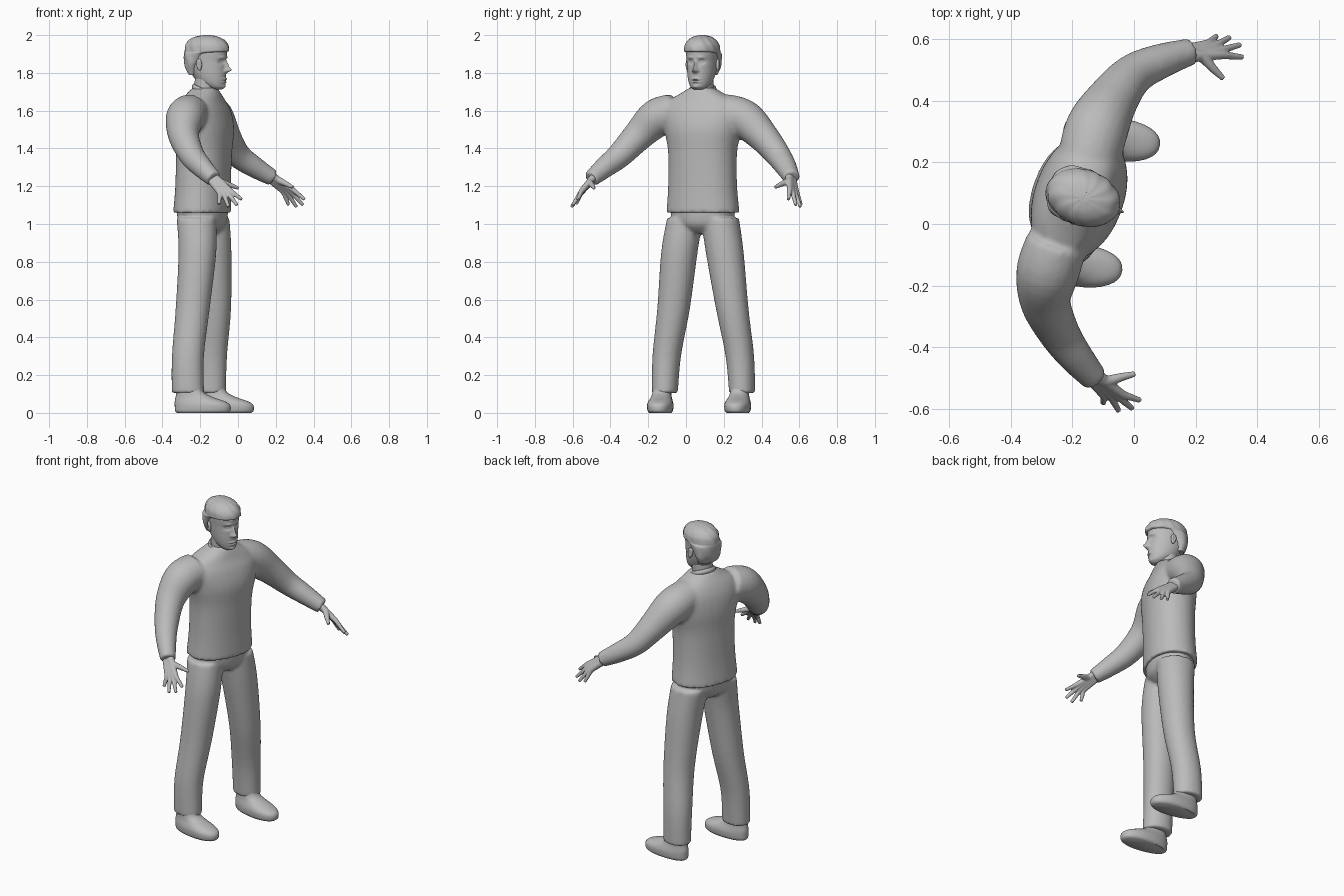
import bpy, bmesh, math
from mathutils import Vector, Matrix

if "Cube" in bpy.data.objects:
    bpy.data.objects.remove(bpy.data.objects["Cube"])

grey = bpy.data.materials.new("plain grey")
grey.use_nodes = True
grey.diffuse_color = (0.5, 0.5, 0.5, 1)
grey.node_tree.nodes["Principled BSDF"].inputs["Base Color"].default_value = (0.5, 0.5, 0.5, 1)


def smooth_rows(rows, steps):
    """Catmull-Rom interpolation between rows of numbers."""
    out = []
    for i in range(len(rows) - 1):
        p = [rows[max(0, min(len(rows) - 1, i + k))] for k in (-1, 0, 1, 2)]
        for s in range(steps):
            t = s / steps
            out.append([b + t / 2 * (c - a + t * (2*a - 5*b + 4*c - d + t * (3*(b - c) + d - a)))
                        for a, b, c, d in zip(*p)])
    return out + [list(rows[-1])]


def loft(bm, rings, n, power=1.0):
    """Closed skin over rings given as (centre, u axis, v axis)."""
    def bend(w):
        return math.copysign(abs(w) ** power, w)
    loops = []
    for c, u, v in rings:
        angles = [2 * math.pi * i / n for i in range(n)]
        loops.append([bm.verts.new(c + u * bend(math.cos(a)) + v * bend(math.sin(a))) for a in angles])
    for lo, hi in zip(loops, loops[1:]):
        for i in range(n):
            j = (i + 1) % n
            bm.faces.new((lo[i], lo[j], hi[j], hi[i]))
    bm.faces.new(loops[0][::-1])
    bm.faces.new(loops[-1])


def tube(bm, rows, steps=5, n=20):
    """Round limb through rows of (x, y, z, radius)."""
    pts = smooth_rows(rows, steps)
    rings = []
    for i, (x, y, z, r) in enumerate(pts):
        d = Vector(pts[min(i + 1, len(pts) - 1)][:3]) - Vector(pts[max(i - 1, 0)][:3])
        u = d.cross(Vector((0, 0, 1))).normalized()
        rings.append((Vector((x, y, z)), u * r, u.cross(d).normalized() * -r))
    loft(bm, rings, n)


def stack(bm, rows, angle=0, steps=5, n=32, power=1.0):
    """Horizontal rings from rows of (x, y, z, half depth, half width)."""
    c, s = math.cos(angle), math.sin(angle)
    loft(bm, [(Vector((x, y, z)), Vector((c, s, 0)) * a, Vector((-s, c, 0)) * b)
              for x, y, z, a, b in smooth_rows(rows, steps)], n, power)


def profile(rows):
    """Rows of (height, back, front, half width) turned into stack rows."""
    return [((b + f) / 2, 0, z, (f - b) / 2, w) for z, b, f, w in rows]


def finish(name, bm, voxel=0, smooth=0, place=None):
    bmesh.ops.recalc_face_normals(bm, faces=bm.faces)
    if place:
        bm.transform(place)
    mesh = bpy.data.meshes.new(name)
    bm.to_mesh(mesh)
    bm.free()
    mesh.materials.append(grey)
    ob = bpy.data.objects.new(name, mesh)
    bpy.context.collection.objects.link(ob)
    if voxel:
        m = ob.modifiers.new("fuse", "REMESH")
        m.mode, m.voxel_size, m.use_smooth_shade = "VOXEL", voxel, True
        m = ob.modifiers.new("soften", "SMOOTH")
        m.factor, m.iterations = 0.5, smooth
    for o in bpy.context.selected_objects:
        o.select_set(False)
    ob.select_set(True)
    bpy.context.view_layer.objects.active = ob
    bpy.ops.object.shade_smooth_by_angle(angle=math.radians(45))
    return ob


TWIST = math.radians(-20)

# Shirt: body and both sleeves fused together
bm = bmesh.new()
stack(bm, [(-.19, .09, 1.06, .143, .198), (-.185, .088, 1.2, .138, .186), (-.18, .088, 1.38, .14, .186),
           (-.178, .09, 1.5, .145, .21), (-.182, .09, 1.59, .13, .225), (-.185, .088, 1.65, .105, .19),
           (-.18, .086, 1.69, .085, .12), (-.175, .085, 1.72, .066, .068)], TWIST, power=.92)
tube(bm, [(-.15, .2, 1.59, .1), (-.12, .31, 1.555, .103), (-.065, .41, 1.46, .083),
          (0, .487, 1.365, .068), (.09, .53, 1.3, .057), (.185, .56, 1.243, .044)])
tube(bm, [(-.25, -.06, 1.59, .1), (-.28, -.155, 1.56, .103), (-.288, -.25, 1.47, .083),
          (-.245, -.35, 1.365, .068), (-.19, -.43, 1.3, .057), (-.127, -.503, 1.238, .044)])
finish("shirt", bm, .01, 7)

# Collar band, tipped forward
bm = bmesh.new()
band = []
for i in range(33):
    a = 2 * math.pi * i / 32
    band.append((Vector((math.cos(a) * .067, math.sin(a) * .068, 0)),
                 Vector((math.cos(a), math.sin(a), 0)) * .009, Vector((0, 0, .014))))
loft(bm, band, 10)
finish("collar", bm, place=Matrix.Translation((-.172, .085, 1.708))
       @ Matrix.Rotation(TWIST, 4, "Z") @ Matrix.Rotation(.36, 4, "Y"))

# Trousers: hips and both legs fused together
bm = bmesh.new()
stack(bm, [(-.185, .088, .95, .07, .07), (-.187, .088, 1.0, .12, .15), (-.19, .09, 1.09, .132, .185)], TWIST)
stack(bm, [(-.265, -.112, .105, .086, .068), (-.265, -.102, .3, .085, .075), (-.24, -.066, .55, .09, .086),
           (-.215, -.035, .85, .1, .096), (-.22, -.005, 1.03, .105, .095)], TWIST / 2, power=.95)
stack(bm, [(-.147, .297, .105, .084, .068), (-.143, .285, .3, .085, .075), (-.125, .245, .55, .088, .086),
           (-.135, .205, .85, .1, .1), (-.155, .18, 1.03, .11, .1)], TWIST / 2, power=.95)
finish("trousers", bm, .01, 5)

# Shoes
for name, spot, turn in (("left_shoe", (-.212, .295, 0), -.13), ("right_shoe", (-.335, -.118, 0), -.11)):
    bm = bmesh.new()
    stack(bm, profile([(0, .012, .285, .058), (.012, .002, .297, .068), (.04, 0, .296, .071), (.06, 0, .27, .067),
                       (.085, .005, .2, .058), (.11, .01, .155, .054), (.15, .02, .14, .05)]), n=32, power=.88)
    for v in bm.verts:
        v.co.y *= .84 + .75 * v.co.x if v.co.x < .2 else .99
    finish(name, bm, place=Matrix.Translation(spot) @ Matrix.Rotation(turn, 4, "Z"))

# Hands: wrist, knuckle centre, thumb tip, then index to little finger tips
hands = {
    "left_hand": [(.16, .552, 1.258), (.262, .567, 1.178), (.29, .472, 1.195),
                  (.353, .542, 1.13), (.345, .582, 1.1), (.31, .606, 1.09), (.268, .61, 1.1)],
    "right_hand": [(-.145, -.482, 1.255), (-.068, -.555, 1.168), (.003, -.487, 1.19),
                   (.02, -.573, 1.13), (-.005, -.6, 1.1), (-.05, -.606, 1.09), (-.1, -.582, 1.105)]}
for name, points in hands.items():
    wrist, knuckle, thumb, *tips = [Vector(p) for p in points]
    across = (tips[0] - tips[3]).normalized()
    bm = bmesh.new()
    for k, tip in enumerate(tips):
        side = across * (.03 - .02 * k)
        base = knuckle + side
        path = [(wrist + side * .5, .021), (wrist.lerp(base, .5) + side * .2, .018), (base, .0145),
                (base.lerp(tip, .5), .0115), (tip, .009)]
        tube(bm, [(*p, r) for p, r in path], 3, 12)
    root = wrist.lerp(knuckle, .4) + across * .02
    tube(bm, [(*p, r) for p, r in ((wrist, .02), (root, .019), (root.lerp(thumb, .55), .014), (thumb, .009))], 3, 12)
    finish(name, bm, .004, 3)

# Head: skull stack, then soft pushes for sockets, nose, lips and chin
HEAD = Matrix.Translation((-.16, .084, 0)) @ Matrix.Rotation(TWIST, 4, "Z")
bm = bmesh.new()
skull = [(1.712, .035, .075, .022), (1.725, 0, .09, .043), (1.75, -.05, .097, .06), (1.785, -.082, .1, .07),
         (1.825, -.104, .1, .076), (1.865, -.113, .1, .079), (1.91, -.116, .104, .082),
         (1.95, -.108, .092, .077), (1.98, -.08, .065, .054), (1.994, -.03, .025, .022)]
stack(bm, profile(skull), steps=10, n=112)
# (side, height, side spread, height spread, push)
pushes = [(0, 1.815, .012, .013, .03), (0, 1.84, .009, .022, .017), (0, 1.767, .022, .006, .008),
          (0, 1.752, .02, .006, .007), (0, 1.759, .02, .003, -.004), (0, 1.725, .02, .012, .008)]
for s in (-1, 1):
    pushes += [(s * .031, 1.858, .015, .011, -.013), (s * .03, 1.882, .02, .007, .006),
               (s * .031, 1.858, .009, .005, .007), (s * .013, 1.81, .006, .006, .008)]
for v in bm.verts:
    if v.co.x > .03:
        v.co.x += sum(p * math.exp(-((v.co.y - y) / a) ** 2 - ((v.co.z - z) / b) ** 2)
                      for y, z, a, b, p in pushes)
finish("head", bm, place=HEAD)

# Ears
for name, s in (("left_ear", 1), ("right_ear", -1)):
    bm = bmesh.new()
    bmesh.ops.create_uvsphere(bm, u_segments=20, v_segments=12, radius=1)
    for v in bm.verts:
        dent = .6 * math.exp(-(v.co.x ** 2 + v.co.z ** 2) * 4) if v.co.y * s > 0 else 0
        v.co = Vector((v.co.x * (.017 + .004 * v.co.z), v.co.y * .011 * (1 - dent), v.co.z * .032))
    finish(name, bm, place=HEAD @ Matrix.Translation((-.018, s * .084, 1.843))
           @ Matrix.Rotation(s * .3, 4, "Z") @ Matrix.Rotation(-.15, 4, "Y"))

# Hair: cap with a fringe, ending behind the ears
bm = bmesh.new()
stack(bm, profile([(1.79, -.1, -.045, .06), (1.83, -.118, -.03, .079), (1.87, -.126, .005, .087),
                   (1.9, -.128, .04, .091), (1.912, -.127, .108, .091), (1.925, -.126, .117, .091),
                   (1.95, -.12, .11, .087), (1.975, -.1, .088, .07), (1.992, -.065, .052, .045),
                   (2.0, -.02, .015, .012)]), n=64, steps=5)
for v in bm.verts:
    wave = math.sin(11 * math.atan2(v.co.y, v.co.x) + v.co.z * 60)
    v.co.x += .0018 * wave
    v.co.y += .0012 * wave
finish("hair", bm, place=HEAD)

# Neck
bm = bmesh.new()
stack(bm, [(-.18, .085, 1.62, .062, .064), (-.175, .085, 1.7, .058, .06), (-.165, .085, 1.79, .062, .06)], TWIST)
finish("neck", bm)
